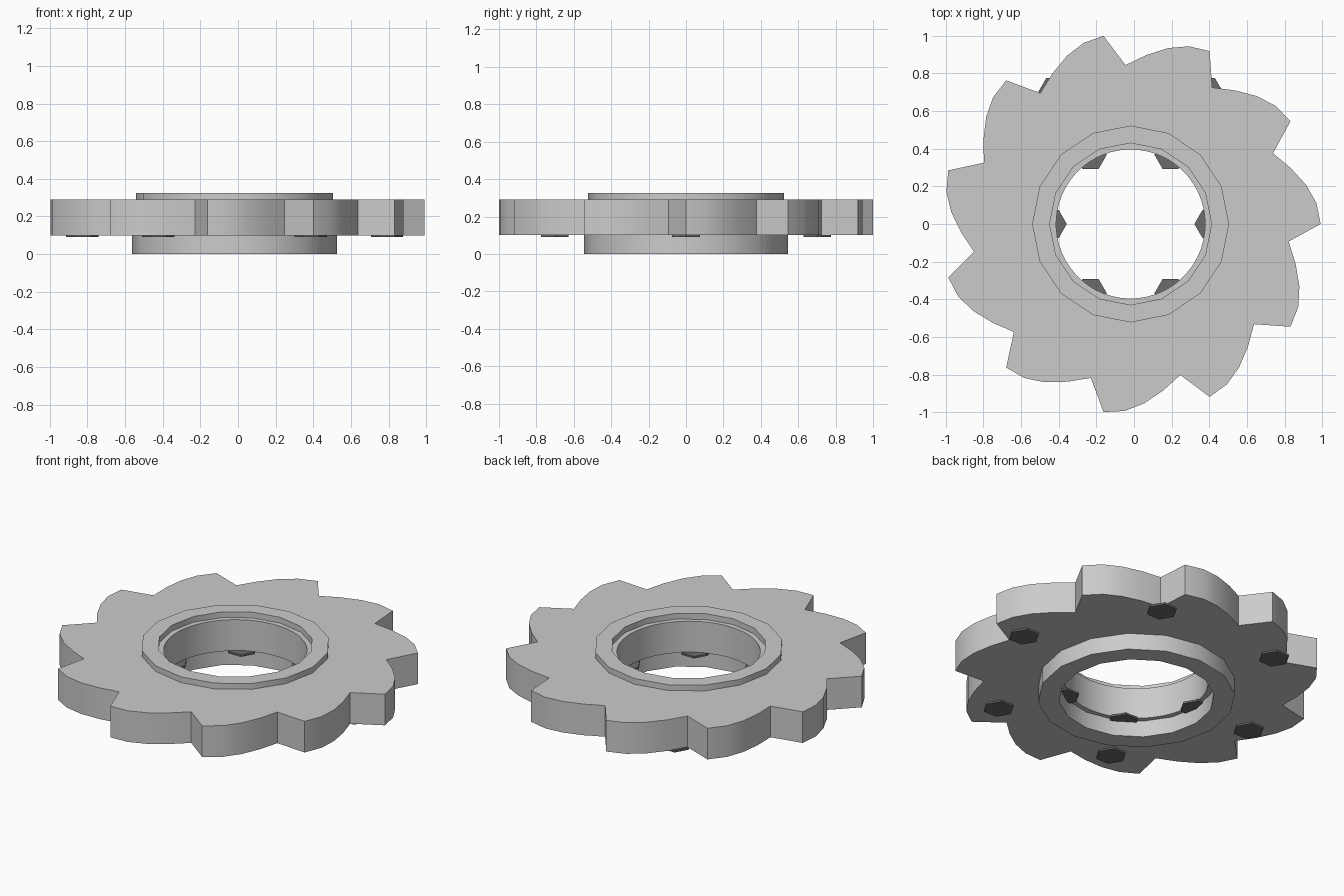
import bpy, bmesh
from math import radians, cos, sin

if "Cube" in bpy.data.objects:
    bpy.data.objects.remove(bpy.data.objects["Cube"])

CX = -0.018  # wheel axis offset, since the odd tooth count is not symmetric in x


def ring(name, outline, inner_r, z0, z1):
    """Annular prism: polar outline outside, circle of matching angles inside."""
    bm = bmesh.new()
    loops = []
    for z, inner in ((z0, False), (z1, False), (z1, True), (z0, True)):
        loop = []
        for r, a in outline:
            rr = inner_r if inner else r
            loop.append(bm.verts.new((CX + rr * cos(radians(a)), rr * sin(radians(a)), z)))
        loops.append(loop)
    n = len(outline)
    for k in range(4):
        lo, hi = loops[k], loops[(k + 1) % 4]
        for i in range(n):
            j = (i + 1) % n
            bm.faces.new((lo[i], lo[j], hi[j], hi[i]))
    bmesh.ops.recalc_face_normals(bm, faces=bm.faces)
    mesh = bpy.data.meshes.new(name)
    bm.to_mesh(mesh)
    bm.free()
    ob = bpy.data.objects.new(name, mesh)
    bpy.context.collection.objects.link(ob)
    bpy.ops.object.select_all(action='DESELECT')
    ob.select_set(True)
    bpy.context.view_layer.objects.active = ob
    bpy.ops.object.shade_smooth_by_angle(angle=radians(30))
    return ob


def polygon(r, sides=16):
    return [(r, 360 * i / sides) for i in range(sides)]


# Toothed wheel: each tooth runs from tip along a curved back to the valley
TEETH = 11
tooth = [(1.01, 0), (0.994, 6.4), (0.956, 12.5), (0.902, 19.2), (0.845, 26.4)]
profile = [(r, a + 360 * t / TEETH) for t in range(TEETH) for r, a in tooth]
ring("ratchet_wheel", profile, 0.396, 0.10, 0.29)

# Hub collars below and above the wheel
ring("lower_hub", polygon(0.545), 0.43, 0.0, 0.10)
ring("upper_collar", polygon(0.523), 0.43, 0.29, 0.325)

# Dark hexagonal studs on the underside, two circles of six
dark = bpy.data.materials.new("dark_stud")
dark.diffuse_color = (0.15, 0.15, 0.15, 1)
dark.use_nodes = True
dark.node_tree.nodes["Principled BSDF"].inputs["Base Color"].default_value = dark.diffuse_color
for label, radius in (("outer", 0.81), ("inner", 0.425)):
    for i in range(6):
        a = radians(60 * i)
        bpy.ops.mesh.primitive_cylinder_add(
            vertices=6, radius=0.086, depth=0.012,
            location=(CX + radius * cos(a), radius * sin(a), 0.096),
            rotation=(0, 0, radians(30)))
        stud = bpy.context.object
        stud.name = f"{label}_hex_stud_{i + 1}"
        stud.data.materials.append(dark)
